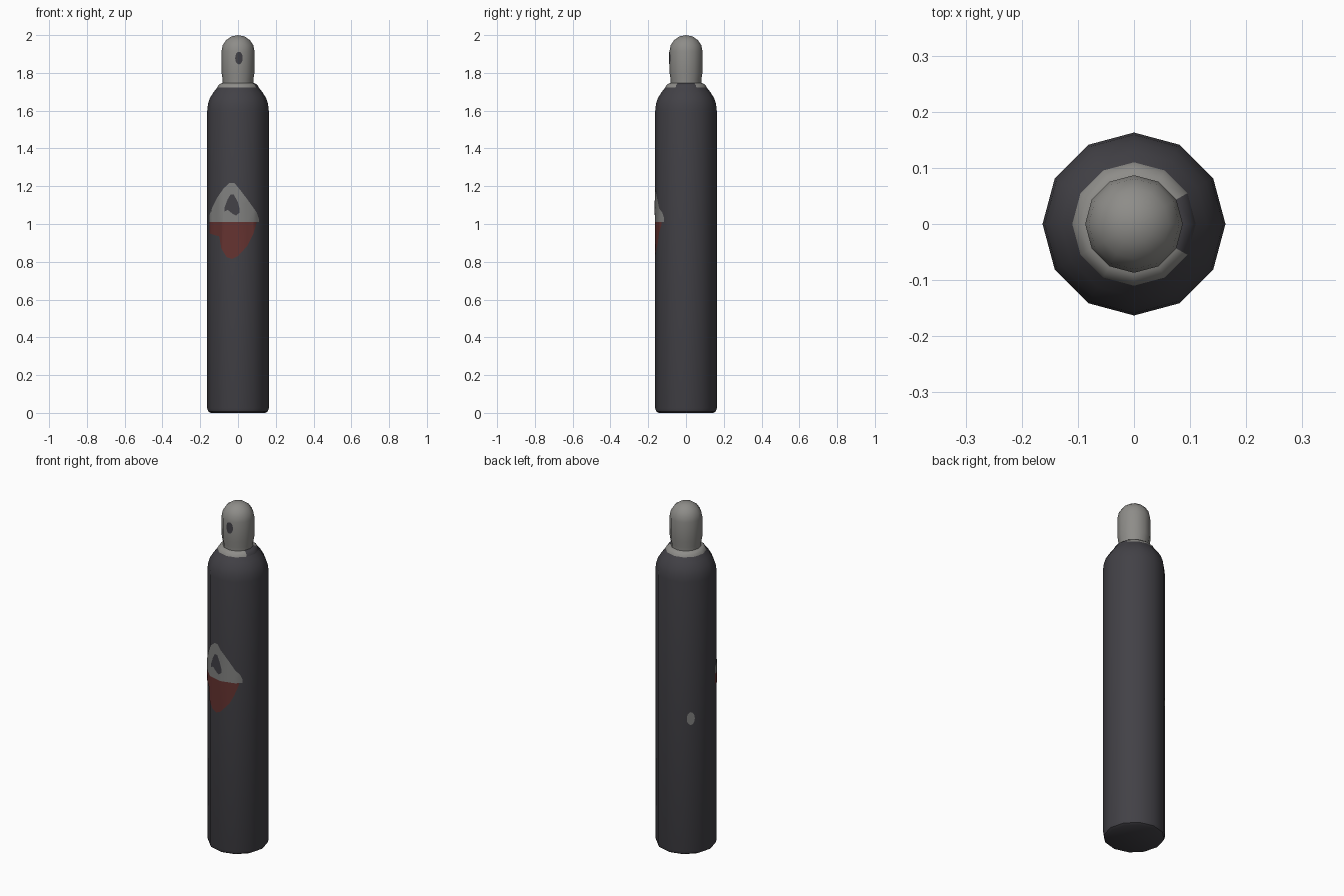
import bpy, bmesh, math

if "Cube" in bpy.data.objects:
    bpy.data.objects.remove(bpy.data.objects["Cube"])

SIDES = 12


def material(name, rgb):
    m = bpy.data.materials.new(name)
    m.diffuse_color = (*rgb, 1)
    m.use_nodes = True
    m.node_tree.nodes["Principled BSDF"].inputs["Base Color"].default_value = m.diffuse_color
    return m


DARK = material("dark steel", (0.055, 0.053, 0.062))
GREY = material("light grey", (0.27, 0.265, 0.25))
LABEL = material("label grey", (0.22, 0.22, 0.215))
RED = material("label red", (0.13, 0.033, 0.03))


def finish(name, bm, mats):
    me = bpy.data.meshes.new(name)
    bm.to_mesh(me)
    bm.free()
    ob = bpy.data.objects.new(name, me)
    bpy.context.collection.objects.link(ob)
    for m in mats:
        me.materials.append(m)
    bpy.ops.object.select_all(action='DESELECT')
    ob.select_set(True)
    bpy.context.view_layer.objects.active = ob
    bpy.ops.object.shade_smooth_by_angle(angle=math.radians(40))
    return ob


def lathe(name, profile, mats, rule=None):
    """Revolve (radius, z) points into a 12-sided body."""
    bm = bmesh.new()
    rings = []
    for r, z in profile:
        if r == 0:
            rings.append([bm.verts.new((0, 0, z))] * SIDES)
        else:
            rings.append([bm.verts.new((r * math.cos(2 * math.pi * i / SIDES),
                                        r * math.sin(2 * math.pi * i / SIDES), z))
                          for i in range(SIDES)])
    for a, b in zip(rings, rings[1:]):
        for i in range(SIDES):
            j = (i + 1) % SIDES
            quad = list(dict.fromkeys([a[i], a[j], b[j], b[i]]))
            bm.faces.new(quad)
    bmesh.ops.recalc_face_normals(bm, faces=bm.faces)
    if rule:
        for f in bm.faces:
            f.material_index = rule(f.calc_center_median())
    return finish(name, bm, mats)


def interp(points, x):
    for (x0, z0), (x1, z1) in zip(points, points[1:]):
        if x <= x1:
            t = max(0, (x - x0) / (x1 - x0))
            return z0 + t * (z1 - z0)
    return points[-1][1]


def front_y(x, radius):
    """Depth of the 12-sided wall at x, on the front side."""
    corners = [(radius * math.sin(math.radians(a)), -radius * math.cos(math.radians(a)))
               for a in range(-90, 91, 30)]
    return interp(corners, x)


def decal(name, low, high, radius, mat, lift=0.002):
    """Thin painted patch wrapped on the front wall between two outlines."""
    r = radius + lift
    xs = {p[0] for p in low + high}
    x0, x1 = min(xs), max(xs)
    xs |= {x for x in (r * math.sin(math.radians(a)) for a in range(-60, 61, 30)) if x0 < x < x1}
    bm = bmesh.new()
    cols = [[bm.verts.new((x, front_y(x, r), interp(o, x))) for o in (low, high)]
            for x in sorted(xs)]
    for a, b in zip(cols, cols[1:]):
        bm.faces.new((a[0], b[0], b[1], a[1]))
    return finish(name, bm, [mat])


def oval(cx, cz, rx, rz):
    pts = [(cx - rx * math.cos(math.pi * i / 8), rz * math.sin(math.pi * i / 8)) for i in range(9)]
    return [(x, cz - d) for x, d in pts], [(x, cz + d + 0.001) for x, d in pts]


# Cylinder body with rounded shoulder
R = 0.163
lathe("cylinder_body",
      [(0, 0), (0.145, 0), (0.158, 0.008), (R, 0.025), (R, 1.60), (0.159, 1.635),
       (0.148, 1.668), (0.13, 1.697), (0.11, 1.722)], [DARK])


# Collar, left unpainted on the right side
def collar_paint(c):
    return 1 if abs(math.degrees(math.atan2(c.y, c.x))) < 30 else 0


lathe("neck_collar", [(0.11, 1.722), (0.104, 1.735), (0.09, 1.745), (0.07, 1.747)],
      [GREY, DARK], collar_paint)

# Valve cap with domed top
CAP = 0.087
lathe("valve_cap",
      [(0.081, 1.742), (0.081, 1.765), (CAP, 1.80), (CAP, 1.915)]
      + [(CAP * math.cos(math.radians(a)), 1.915 + 0.085 * math.sin(math.radians(a)))
         for a in (22, 44, 66)] + [(0, 2.0)], [GREY])
low, high = oval(0.005, 1.878, 0.02, 0.033)
decal("cap_vent_hole", low, high, CAP, DARK)

# Warning diamond: grey upper half, red lower half, dark emblem
MID = 1.01
decal("label_upper", [(-0.15, MID), (0.11, MID)],
      [(-0.15, 1.05), (-0.135, 1.09), (-0.11, 1.14), (-0.075, 1.19), (-0.045, 1.217),
       (-0.02, 1.217), (0.0, 1.195), (0.05, 1.13), (0.10, 1.06), (0.11, 1.03)], R, LABEL)
decal("label_lower",
      [(-0.15, 0.95), (-0.12, 0.94), (-0.10, 0.935), (-0.088, 0.87), (-0.06, 0.825),
       (-0.03, 0.815), (0.0, 0.83), (0.05, 0.885), (0.08, 0.945), (0.097, 1.0)],
      [(-0.15, MID), (0.097, MID)], R, RED)
decal("label_emblem",
      [(-0.072, 1.065), (-0.055, 1.075), (-0.03, 1.055), (-0.01, 1.045), (0.008, 1.06)],
      [(-0.072, 1.085), (-0.055, 1.13), (-0.04, 1.155), (-0.022, 1.155), (0.0, 1.115),
       (0.008, 1.08)], R, DARK, 0.004)

# Small grey paint spot on the back left
low, high = oval(0.039, 0.80, 0.021, 0.037)
spot = decal("back_spot", low, high, R, LABEL)
spot.rotation_euler.z = math.radians(-150)
